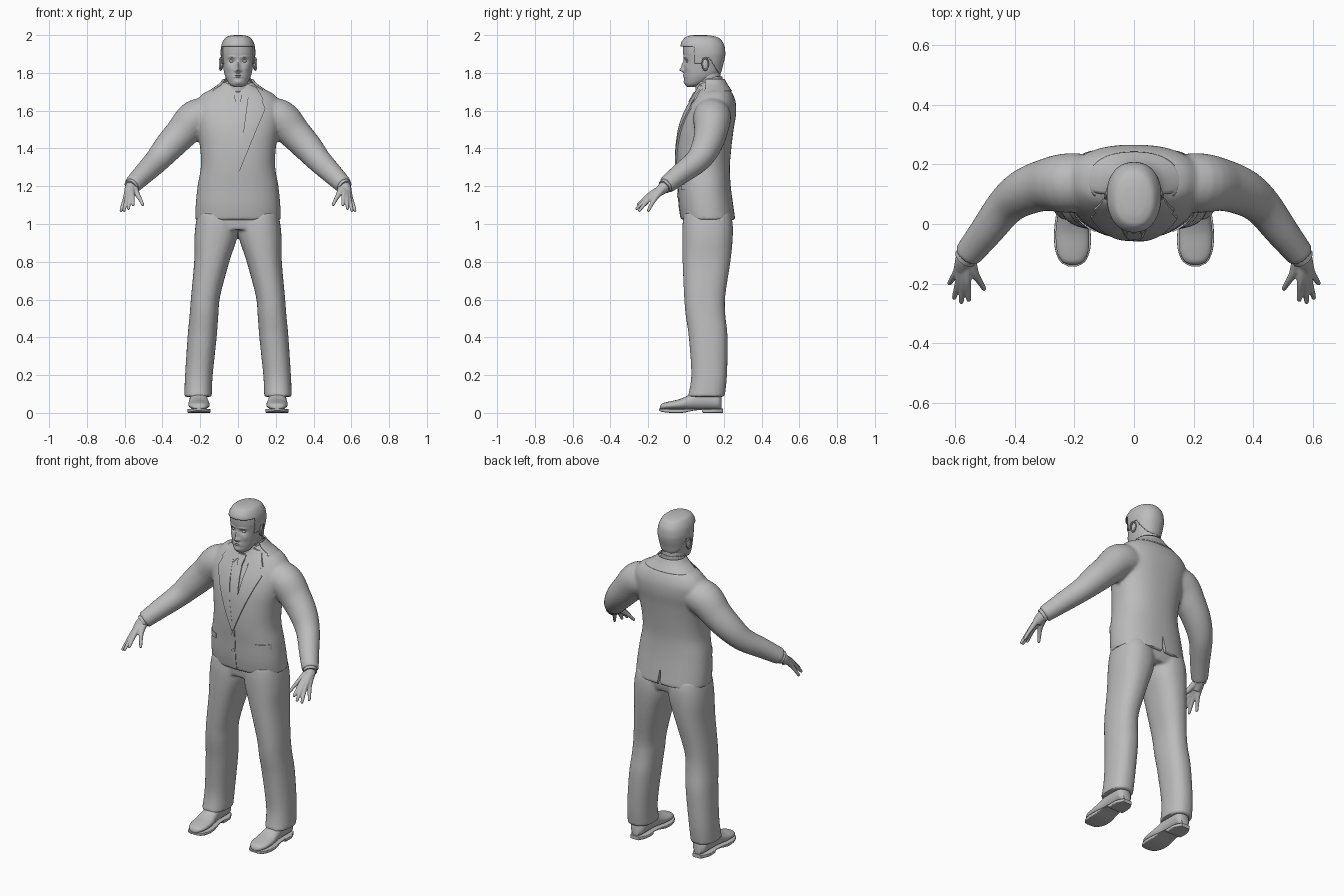
import bpy, bmesh
from math import cos, sin, pi, exp
from mathutils import Vector
from mathutils.bvhtree import BVHTree

if "Cube" in bpy.data.objects:
    bpy.data.objects.remove(bpy.data.objects["Cube"])

GREY = (0.5, 0.5, 0.5, 1)
mat = bpy.data.materials.new("plain grey")
mat.use_nodes = True
mat.diffuse_color = GREY
mat.node_tree.nodes["Principled BSDF"].inputs["Base Color"].default_value = GREY


def finish(name, bm, angle=0.7):
    """Turn a bmesh into a smooth-shaded grey object."""
    bmesh.ops.recalc_face_normals(bm, faces=bm.faces)
    me = bpy.data.meshes.new(name)
    bm.to_mesh(me)
    bm.free()
    me.materials.append(mat)
    ob = bpy.data.objects.new(name, me)
    bpy.context.collection.objects.link(ob)
    smooth(ob, angle)
    return ob


def smooth(ob, angle=0.7):
    bpy.ops.object.select_all(action='DESELECT')
    ob.select_set(True)
    bpy.context.view_layer.objects.active = ob
    bpy.ops.object.shade_smooth_by_angle(angle=angle)


def spline(pts, steps):
    """Catmull-Rom interpolation of tuples."""
    out = []
    for i in range(len(pts) - 1):
        quad = [pts[max(i - 1, 0)], pts[i], pts[i + 1], pts[min(i + 2, len(pts) - 1)]]
        for k in range(steps):
            t = k / steps
            out.append([b + 0.5 * t * (c - a + t * (2*a - 5*b + 4*c - d + t * (3*(b - c) + d - a)))
                        for a, b, c, d in zip(*quad)])
    return out + [list(pts[-1])]


def skin_rings(bm, rings):
    rows = [[bm.verts.new(p) for p in ring] for ring in rings]
    n = len(rows[0])
    for a, b in zip(rows, rows[1:]):
        for j in range(n):
            bm.faces.new((a[j], a[(j + 1) % n], b[(j + 1) % n], b[j]))
    bm.faces.new(rows[0])
    bm.faces.new(rows[-1])


def loft(bm, rings, e=2.0, axis='z', n=48, steps=5):
    """Rings are (height, centre x, half width, low, high) along z or y."""
    def power(v):
        return abs(v) ** (2 / e) * (1 if v > 0 else -1)
    out = []
    for t, cx, r, lo, hi in spline(rings, steps):
        ring = []
        for j in range(n):
            a = 2 * pi * j / n
            x, w = cx + r * power(cos(a)), (lo + hi) / 2 + (hi - lo) / 2 * power(sin(a))
            ring.append((x, w, t) if axis == 'z' else (x, t, w))
        out.append(ring)
    skin_rings(bm, out)


def tube(bm, path, n=20, steps=5):
    """Path points are (x, y, z, radius)."""
    pts = spline(path, steps)
    out = []
    for i, p in enumerate(pts):
        d = Vector(pts[min(i + 1, len(pts) - 1)][:3]) - Vector(pts[max(i - 1, 0)][:3])
        u = d.cross(Vector((0, 1, 0.3))).normalized()
        v = d.cross(u).normalized()
        out.append([Vector(p[:3]) + p[3] * (u * cos(2*pi*j/n) + v * sin(2*pi*j/n)) for j in range(n)])
    skin_rings(bm, out)


def fuse(ob, voxel, rounds, cutter=None):
    """Melt overlapping volumes into one skin."""
    m = ob.modifiers.new("fuse", 'REMESH')
    m.mode, m.voxel_size = 'VOXEL', voxel
    m = ob.modifiers.new("soften", 'SMOOTH')
    m.factor, m.iterations = 0.5, rounds
    if cutter:
        m = ob.modifiers.new("slit", 'BOOLEAN')
        m.object, m.operation = cutter, 'DIFFERENCE'
    dg = bpy.context.evaluated_depsgraph_get()
    me = bpy.data.meshes.new_from_object(ob.evaluated_get(dg))
    ob.modifiers.clear()
    ob.data = me
    if not me.materials:
        me.materials.append(mat)
    smooth(ob)


def mirror(pts, s):
    return [(p[0] * s, *p[1:]) for p in pts]


def shift(rings, s):
    return [(r[0], r[1] * s, *r[2:]) for r in rings]


# Jacket: body and sleeves fused, with a slit at the back
bm = bmesh.new()
loft(bm, [(1.02, 0, .226, -.025, .262), (1.1, 0, .224, -.037, .25), (1.2, 0, .214, -.043, .237),
          (1.3, 0, .197, -.05, .232), (1.4, 0, .2, -.048, .24), (1.5, 0, .217, -.035, .252),
          (1.58, 0, .23, -.01, .265), (1.64, 0, .225, .02, .264), (1.69, 0, .185, .048, .247),
          (1.72, 0, .125, .062, .225), (1.75, 0, .08, .068, .2)], e=2.3, n=64)
ARM = [(.12, .14, 1.575, .09), (.22, .138, 1.56, .1), (.3, .13, 1.48, .087), (.37, .105, 1.405, .078),
       (.43, .06, 1.335, .066), (.5, -.03, 1.265, .056), (.56, -.105, 1.205, .047)]
for s in (1, -1):
    tube(bm, mirror(ARM, s), n=32)
jacket = finish("jacket", bm)
bm = bmesh.new()
skin_rings(bm, [[(x, y, z) for x, z in ((-.016, 1), (.016, 1), (.001, 1.12))] for y in (.225, .3)])
slit = finish("slit_cutter", bm)
fuse(jacket, 0.009, 6, slit)
bpy.data.objects.remove(slit)

# Trousers: hips and two legs
bm = bmesh.new()
loft(bm, [(.97, 0, .19, -.005, .23), (1.03, 0, .212, -.01, .242), (1.12, 0, .2, -.01, .22)], e=2.4)
LEG = [(.085, .212, .073, .01, .205), (.2, .207, .073, .028, .217), (.4, .19, .077, .015, .22),
       (.52, .18, .076, -.002, .208), (.62, .171, .077, -.01, .208), (.8, .139, .093, -.018, .235),
       (.92, .119, .112, -.02, .247), (1.0, .112, .112, -.018, .247), (1.06, .112, .1, -.01, .235)]
for s in (1, -1):
    loft(bm, shift(LEG, s), e=2.3)
trousers = finish("trousers", bm)
fuse(trousers, 0.009, 4)

# Shoes, soles, hands, shirt cuffs, ears and eyes
UPPER = [(-.137, .206, .012, .02, .035), (-.125, .206, .036, .018, .05), (-.09, .206, .053, .018, .06),
         (-.03, .207, .056, .018, .074), (.02, .208, .05, .018, .098), (.06, .209, .047, .018, .12),
         (.13, .209, .046, .018, .125), (.17, .209, .043, .018, .11), (.188, .209, .025, .018, .09)]
SOLE = [(-.142, .206, .015, .012, .022), (-.125, .206, .043, .005, .022), (-.08, .206, .06, 0, .022),
        (-.02, .207, .061, 0, .022), (.04, .208, .053, .012, .022), (.085, .209, .05, .014, .022),
        (.09, .209, .05, 0, .022), (.15, .209, .05, 0, .022), (.195, .209, .028, 0, .022)]
FINGERS = {"pinky": (.62, -.2, 1.07), "ring": (.604, -.248, 1.07), "middle": (.58, -.262, 1.08),
           "index": (.555, -.255, 1.1), "thumb": (.503, -.218, 1.1)}
WRIST = Vector((.566, -.115, 1.195))


def ball(name, loc, scale):
    bm = bmesh.new()
    bmesh.ops.create_uvsphere(bm, u_segments=20, v_segments=12, radius=1)
    for v in bm.verts:
        v.co = Vector(loc) + v.co * Vector(scale)
    return finish(name, bm)


for s, side in ((1, "left"), (-1, "right")):
    bm = bmesh.new()
    loft(bm, shift(UPPER, s), e=2.2, axis='y')
    finish(side + "_shoe", bm)
    bm = bmesh.new()
    loft(bm, shift(SOLE, s), e=7, axis='y', steps=3)
    finish(side + "_sole", bm)

    bm = bmesh.new()
    for digit, tip in FINGERS.items():
        tip = Vector(tip)
        start = WRIST + (tip - WRIST) * Vector((.25, 0, 0))
        knuckle = WRIST.lerp(tip, .5) + Vector((0, 0, .012))
        bend = WRIST.lerp(tip, .78) + Vector((0, 0, .008))
        path = [(*start, .02), (*knuckle, .0145), (*bend, .0105), (*tip, .008),
                (*(tip + (tip - bend) * .1), .003)]
        tube(bm, mirror(path, s), n=16)
    tube(bm, mirror([(.535, -.075, 1.23, .03), (*WRIST, .031), (.576, -.15, 1.165, .024)], s))
    fuse(finish(side + "_hand", bm), 0.004, 4)

    bm = bmesh.new()
    tube(bm, mirror([(.535, -.075, 1.23, .038), (.568, -.115, 1.197, .038)], s), n=32)
    finish(side + "_shirt_cuff", bm)

    ball(side + "_ear", (s * .086, .1, 1.845), (.008, .017, .03))
    bpy.ops.mesh.primitive_torus_add(major_segments=28, minor_segments=8, major_radius=.028,
                                     minor_radius=.005, location=(s * .092, .102, 1.847),
                                     rotation=(0, pi / 2, s * .25))
    rim = bpy.context.object
    rim.name, rim.scale = side + "_ear_rim", (1.1, .62, 1)
    rim.data.materials.append(mat)
    smooth(rim)
    ball(side + "_eye", (s * .033, .011, 1.862), (.014, .012, .008))

# Head, with the face shaped by soft bumps
HEAD = [(1.725, 0, .022, .008, .05), (1.74, 0, .045, -.003, .09), (1.77, 0, .063, -.009, .15),
        (1.8, 0, .073, -.01, .18), (1.84, 0, .08, -.01, .192), (1.88, 0, .085, -.012, .202),
        (1.91, 0, .087, -.016, .204), (1.95, 0, .082, -.015, .197), (1.978, 0, .064, .004, .172),
        (1.99, 0, .04, .03, .135), (1.994, 0, .012, .06, .1)]
bm = bmesh.new()
loft(bm, HEAD, e=2.2, n=120, steps=8)
# Bumps: x, z, width, height, push along y
BUMPS = [(0, 1.815, .013, .011, -.02), (0, 1.838, .009, .022, -.014), (0, 1.779, .024, .004, -.006),
         (0, 1.789, .022, .004, -.006), (0, 1.75, .02, .012, -.007)]
for s in (1, -1):
    BUMPS += [(s * .033, 1.862, .018, .012, .011), (s * .034, 1.884, .022, .006, -.005),
              (s * .014, 1.811, .007, .006, -.006), (s * .045, 1.825, .016, .016, -.004)]
for v in bm.verts:
    if v.co.y < .06:
        x, z = v.co.x, v.co.z
        v.co.y += sum(d * exp(-((x - bx) / w) ** 2 - ((z - bz) / h) ** 2) for bx, bz, w, h, d in BUMPS)
finish("head", bm)

bm = bmesh.new()
loft(bm, [(1.68, 0, .07, .06, .19), (1.74, 0, .062, .056, .182), (1.78, 0, .064, .05, .184),
          (1.84, 0, .06, .06, .18)])
finish("neck", bm)


def open_shell(name, rings, e, keep, thick, **kw):
    """Loft trimmed to the faces that pass the rule."""
    bm = bmesh.new()
    loft(bm, rings, e=e, **kw)
    drop = [f for f in bm.faces if len(f.verts) > 4 and name != "hair" or not keep(f.calc_center_median())]
    bmesh.ops.delete(bm, geom=drop, context='FACES')
    ob = finish(name, bm)
    m = ob.modifiers.new("thickness", 'SOLIDIFY')
    m.thickness = thick
    return ob


# Hair cap, cut along a hairline
def above_hairline(c):
    if c.y < .045:
        return c.z > 1.938
    if c.y < .125:
        return c.z > (1.85 if c.y < .085 else 1.88)
    return c.z > max(1.79, 1.88 - (c.y - .125) * 1.6)


hair = [(z + (.006 if z > 1.96 else 0), x, r + .005, lo - (.013 if z > 1.94 else .004), hi + .004)
        for z, x, r, lo, hi in HEAD]
open_shell("hair", hair, 2.2, above_hairline, .006, n=120, steps=8)

# Collars
open_shell("jacket_collar", [(1.705, 0, .155, .05, .243), (1.74, 0, .104, .05, .22), (1.768, 0, .08, .06, .205)],
           2.2, lambda c: c.y > .1, .008)
open_shell("shirt_collar", [(1.7, 0, .075, .05, .195), (1.745, 0, .07, .05, .193), (1.78, 0, .067, .055, .192)],
           2.0, lambda c: c.z < 1.745 + .3 * (c.y - .05), .005)

# Plates laid on the jacket front
tree = BVHTree.FromObject(jacket, bpy.context.evaluated_depsgraph_get())


def plate(name, outline, raise_by, s=1):
    bm = bmesh.new()
    bm.faces.new([bm.verts.new((x * s, 0, z)) for x, z in outline])
    bmesh.ops.triangulate(bm, faces=bm.faces)
    for axis, lo, count in ((0, -.24, 33), (2, 1.02, 52)):
        for i in range(count):
            at, normal = Vector(), Vector()
            at[axis], normal[axis] = lo + i * .015, 1
            bmesh.ops.bisect_plane(bm, geom=bm.verts[:] + bm.edges[:] + bm.faces[:], plane_co=at, plane_no=normal)
    for v in bm.verts:
        hit = tree.ray_cast(Vector((v.co.x, -1, v.co.z)), Vector((0, 1, 0)))[0]
        v.co.y = (hit.y if hit else .1) - raise_by
    ret = bmesh.ops.extrude_face_region(bm, geom=bm.faces[:], use_keep_orig=True)
    for v in ret["geom"]:
        if isinstance(v, bmesh.types.BMVert):
            v.co.y += raise_by + .003
    finish(name, bm)


def disc(x, z, r):
    return [(x + r * cos(a * pi / 8), z + r * sin(a * pi / 8)) for a in range(16)]


LAPEL = [(.062, 1.738), (.1, 1.722), (.135, 1.66), (.112, 1.635), (.145, 1.61), (.078, 1.45), (.004, 1.27),
         (-.004, 1.3), (.03, 1.5), (.05, 1.62)]
for s, side in ((1, "left"), (-1, "right")):
    plate(side + "_lapel", LAPEL, .009 if s > 0 else .007, s)
    plate(side + "_collar_flap", [(.01, 1.7), (.055, 1.742), (.068, 1.715), (.045, 1.65)], .006, s)
    plate(side + "_pocket_flap", [(.13, 1.18), (.2, 1.178), (.2, 1.208), (.13, 1.21)], .006, s)
plate("tie_knot", [(-.025, 1.7), (.025, 1.7), (.014, 1.645), (-.014, 1.645)], .012)
plate("tie", [(-.013, 1.65), (.013, 1.65), (.028, 1.48), (0, 1.3), (-.028, 1.48)], .006)
plate("front_edge", [(-.012, 1.28), (.012, 1.28), (.012, 1.03), (-.012, 1.035)], .003)
for i, z in enumerate((1.25, 1.15)):
    plate("button_%d" % (i + 1), disc(0, z, .011), .008)
